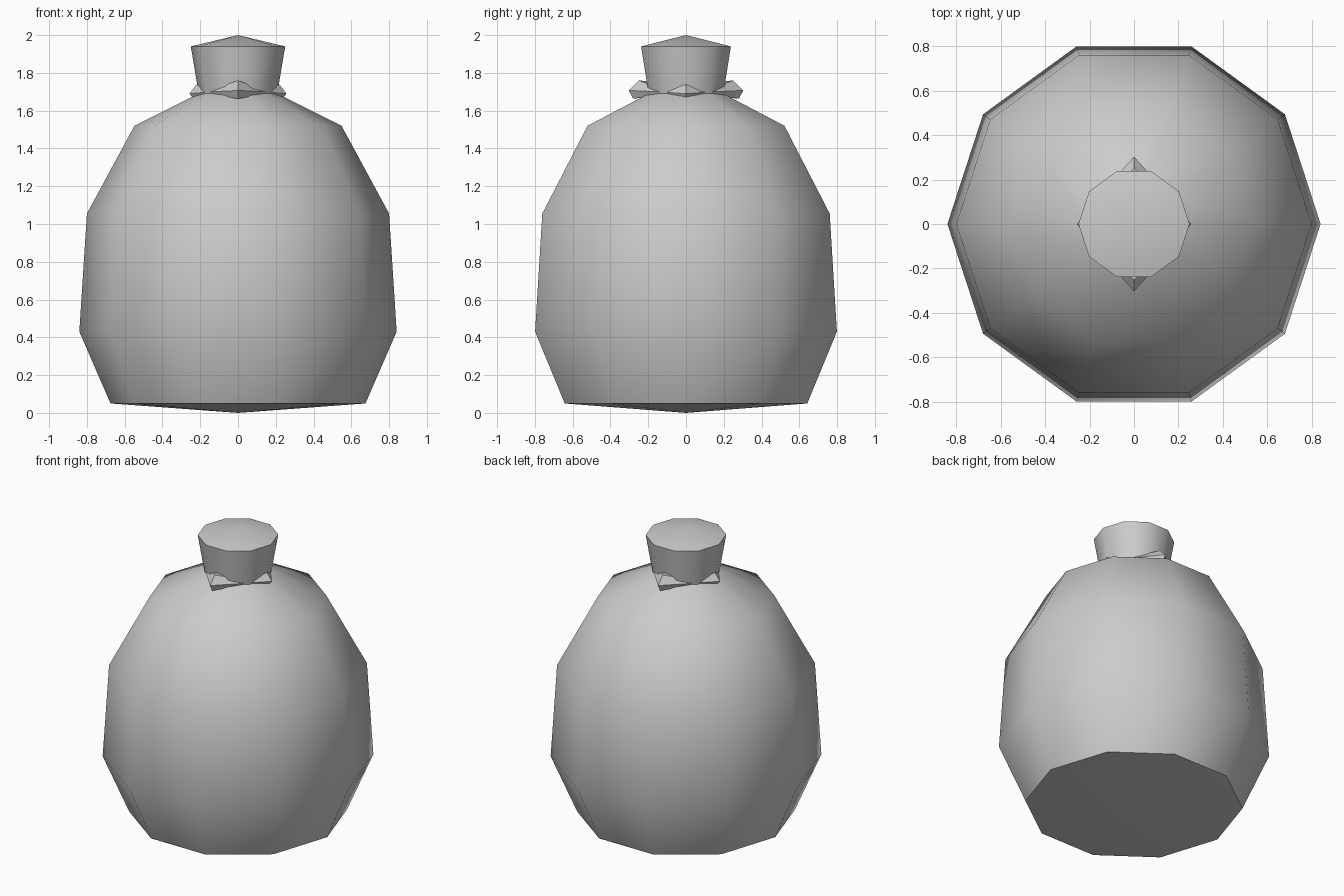
import bpy, bmesh
from math import cos, sin, pi, radians

if "Cube" in bpy.data.objects:
    bpy.data.objects.remove(bpy.data.objects["Cube"])

def finish(bm, name, angle):
    bmesh.ops.recalc_face_normals(bm, faces=bm.faces[:])
    me = bpy.data.meshes.new(name)
    bm.to_mesh(me)
    bm.free()
    ob = bpy.data.objects.new(name, me)
    bpy.context.collection.objects.link(ob)
    bpy.ops.object.select_all(action='DESELECT')
    ob.select_set(True)
    bpy.context.view_layer.objects.active = ob
    bpy.ops.object.shade_smooth_by_angle(angle=radians(angle))
    return ob

def bridge(bm, a, b):
    n = len(a)
    for i in range(n):
        j = (i + 1) % n
        bm.faces.new((a[i], a[j], b[j], b[i]))

# sack: ten-sided turned profile with a pinched neck and pointed caps
SIDES = 10
profile = [(0.675, 0.05), (0.84, 0.43), (0.80, 1.055), (0.548, 1.52),
           (0.208, 1.69), (0.25, 1.94)]
bm = bmesh.new()
rings = [[bm.verts.new((r * cos(2 * pi * i / SIDES), r * sin(2 * pi * i / SIDES), z))
          for i in range(SIDES)] for r, z in profile]
for a, b in zip(rings, rings[1:]):
    bridge(bm, a, b)
for ring, z in ((rings[0], 0.0), (rings[-1], 2.0)):
    tip = bm.verts.new((0, 0, z))
    for i in range(SIDES):
        bm.faces.new((ring[i], ring[(i + 1) % SIDES], tip))
finish(bm, "sack", 45)

# tie: diamond-shaped cord around the neck, largest at front and back
side = [(0.257, 1.69), (0.22, 1.738), (0.15, 1.73), (0.15, 1.685), (0.243, 1.672)]
front = [(0.303, 1.707), (0.25, 1.76), (0.15, 1.75), (0.15, 1.68), (0.28, 1.663)]
diagonal = [(0.203, 1.70), (0.185, 1.715), (0.14, 1.715), (0.14, 1.685), (0.198, 1.687)]
bm = bmesh.new()
loops = []
for k, section in enumerate([side, diagonal, front, diagonal] * 2):
    a = k * pi / 4
    loops.append([bm.verts.new((r * cos(a), r * sin(a), z)) for r, z in section])
for k in range(8):
    bridge(bm, loops[k], loops[(k + 1) % 8])
finish(bm, "neck_tie", 30)
